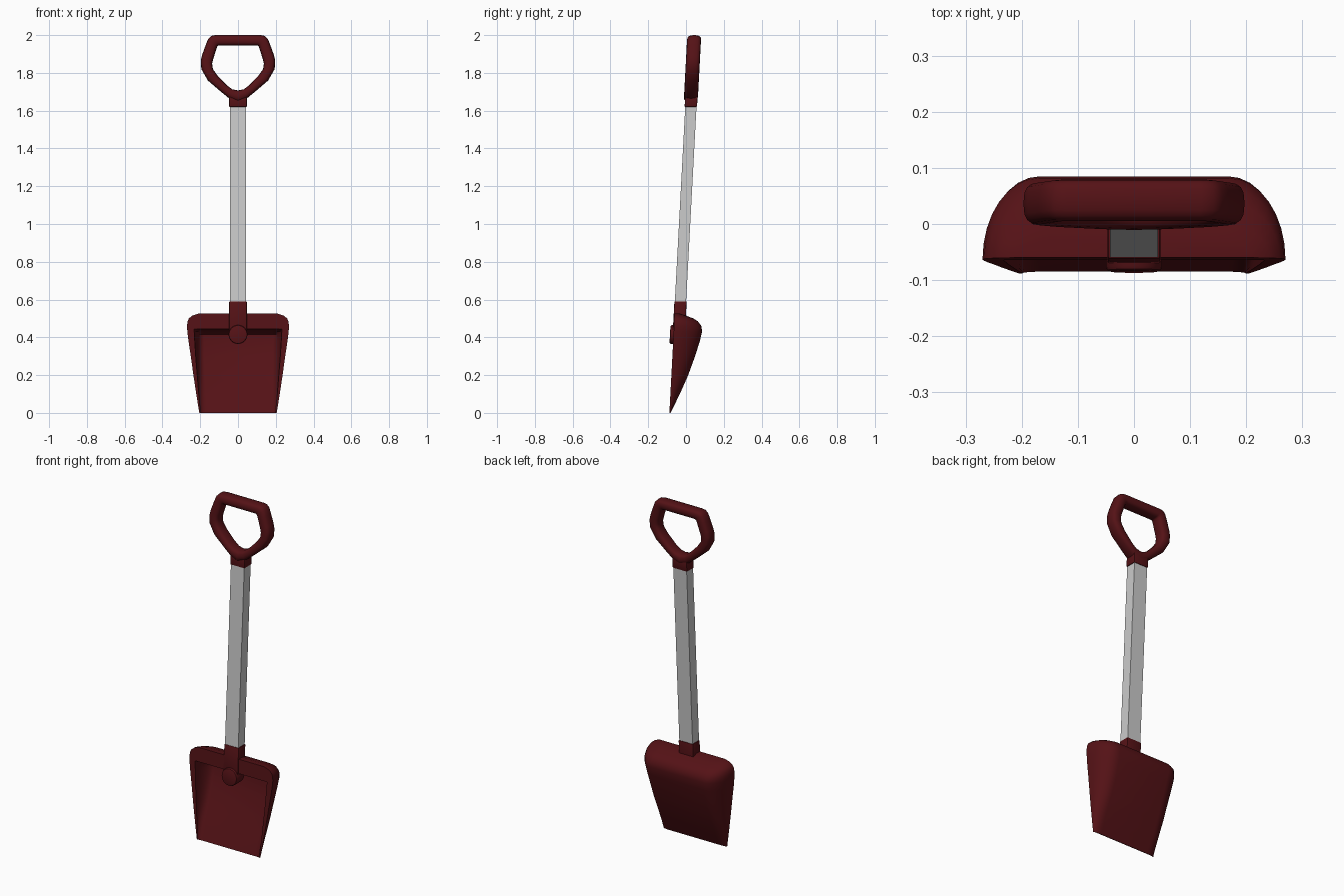
import bpy, bmesh
from math import sin, cos, pi, copysign, radians
from mathutils import Matrix

if "Cube" in bpy.data.objects:
    bpy.data.objects.remove(bpy.data.objects["Cube"])

FRONT = -0.088                      # front plane of the blade before leaning
LEAN = Matrix.Identity(4)
LEAN[1][2] = 0.0534                 # the whole shovel leans backwards

red = bpy.data.materials.new("dark_red")
red.diffuse_color = (0.09, 0.006, 0.008, 1)
red.use_nodes = True
red.node_tree.nodes["Principled BSDF"].inputs["Base Color"].default_value = red.diffuse_color


def finish(name, bm, mat=None, smooth=None):
    bmesh.ops.recalc_face_normals(bm, faces=bm.faces)
    bm.transform(LEAN)
    me = bpy.data.meshes.new(name)
    bm.to_mesh(me)
    bm.free()
    ob = bpy.data.objects.new(name, me)
    bpy.context.collection.objects.link(ob)
    if mat:
        me.materials.append(mat)
    if smooth:
        shade(ob, smooth)
    return ob


def activate(ob):
    bpy.ops.object.select_all(action='DESELECT')
    ob.select_set(True)
    bpy.context.view_layer.objects.active = ob


def shade(ob, deg):
    activate(ob)
    bpy.ops.object.shade_smooth_by_angle(angle=radians(deg))


def loft(bm, rings, closed=False):
    rows = [[bm.verts.new(p) for p in r] for r in rings]
    n = len(rows[0])
    pairs = list(zip(rows, rows[1:])) + ([(rows[-1], rows[0])] if closed else [])
    for a, b in pairs:
        for i in range(n):
            j = (i + 1) % n
            bm.faces.new((a[i], a[j], b[j], b[i]))
    if not closed:
        bm.faces.new(rows[0])
        bm.faces.new(rows[-1])


def scoop(name, sections, forward=0.0):
    """Loft of D-shaped sections: height, half width, depth, corner width."""
    rings, n = [], 8
    for z, w, d, r in sections:
        half = [(w - r + r * cos(pi / 2 * i / n), FRONT + d * sin(pi / 2 * i / n), z)
                for i in range(n + 1)]
        if forward:
            half.insert(0, (w, FRONT - forward, z))
        rings.append(half + [(-x, y, z) for x, y, z in reversed(half)])
    bm = bmesh.new()
    loft(bm, rings)
    return finish(name, bm, red)


def box(name, hx, y0, y1, z0, z1, mat=None, bevel=0.0):
    bm = bmesh.new()
    bmesh.ops.create_cube(bm, size=1)
    bmesh.ops.scale(bm, vec=(2 * hx, y1 - y0, z1 - z0), verts=bm.verts)
    bmesh.ops.translate(bm, vec=(0, (y0 + y1) / 2, (z0 + z1) / 2), verts=bm.verts)
    if bevel:
        bmesh.ops.bevel(bm, geom=bm.edges[:], offset=bevel, segments=2,
                        profile=0.5, affect='EDGES')
    return finish(name, bm, mat, 30 if bevel else None)


# Blade: rounded wedge with a pocket cut into its front
blade = scoop("blade", [
    (0.0, .205, .006, .05), (0.1, .221, .050, .06), (0.2, .236, .089, .075),
    (0.3, .250, .120, .09), (0.38, .262, .141, .10), (0.43, .268, .150, .10),
    (0.46, .270, .145, .10), (0.485, .267, .125, .10), (0.50, .260, .100, .10),
    (0.515, .242, .060, .09), (0.525, .212, .030, .06)])
pocket = scoop("pocket_cutter", [
    (-0.03, .197, .003, .03), (0.0, .199, .003, .03), (0.1, .208, .033, .035),
    (0.2, .216, .069, .04), (0.3, .224, .098, .045), (0.38, .229, .116, .05),
    (0.415, .231, .115, .05), (0.43, .232, .090, .05), (0.44, .232, .03, .05),
    (0.443, .232, .01, .05)], forward=0.03)
pocket.hide_render = True
cut = blade.modifiers.new("pocket", 'BOOLEAN')
cut.operation = 'DIFFERENCE'
cut.solver = 'EXACT'
cut.object = pocket
activate(blade)
bpy.ops.object.modifier_apply(modifier=cut.name)
bpy.data.objects.remove(pocket)
shade(blade, 35)

# Socket joining shaft and blade, with a round boss at its lower end
box("blade_socket", .047, -.093, -.028, .415, .59, red, .004)
bm = bmesh.new()
bmesh.ops.create_cone(bm, cap_ends=True, segments=24, radius1=.05, radius2=.05, depth=.077,
                      matrix=Matrix.Translation((0, -.0685, .415)) @ Matrix.Rotation(pi / 2, 4, 'X'))
rims = [e for e in bm.edges if abs(e.verts[0].co.y - e.verts[1].co.y) < 1e-4]
bmesh.ops.bevel(bm, geom=rims, offset=.008, segments=2, profile=0.5, affect='EDGES')
finish("socket_boss", bm, red, 40)

# Shaft
box("shaft", .043, -.0905, -.031, .5, 1.65)

# Handle collar
box("handle_collar", .047, -.094, -.028, 1.62, 1.68, red, .004)

# D-shaped grip: rounded section swept between outer and inner outlines
outer = [(0, 2.0), (.12, 2.0), (.142, 1.996), (.158, 1.98), (.17, 1.95), (.19, 1.895),
         (.197, 1.865), (.194, 1.82), (.16, 1.76), (.09, 1.70), (.047, 1.665), (0, 1.645)]
inner = [(0, 1.945), (.10, 1.945), (.106, 1.944), (.11, 1.939), (.115, 1.925), (.132, 1.87),
         (.137, 1.85), (.133, 1.82), (.108, 1.785), (.06, 1.735), (.03, 1.713), (0, 1.707)]


def mirror(pts):
    return pts + [(-x, z) for x, z in reversed(pts[1:-1])]


def rounded(v):
    return copysign(abs(v) ** 0.7, v)


rings, n = [], 16
for (ox, oz), (ix, iz) in zip(mirror(outer), mirror(inner)):
    ring = []
    for k in range(n):
        a = 2 * pi * k / n
        c, s = rounded(cos(a)), rounded(sin(a))
        ring.append(((ox + ix) / 2 + c * (ox - ix) / 2, -.063 + .037 * s,
                     (oz + iz) / 2 + c * (oz - iz) / 2))
    rings.append(ring)
bm = bmesh.new()
loft(bm, rings, closed=True)
finish("handle_grip", bm, red, 50)
